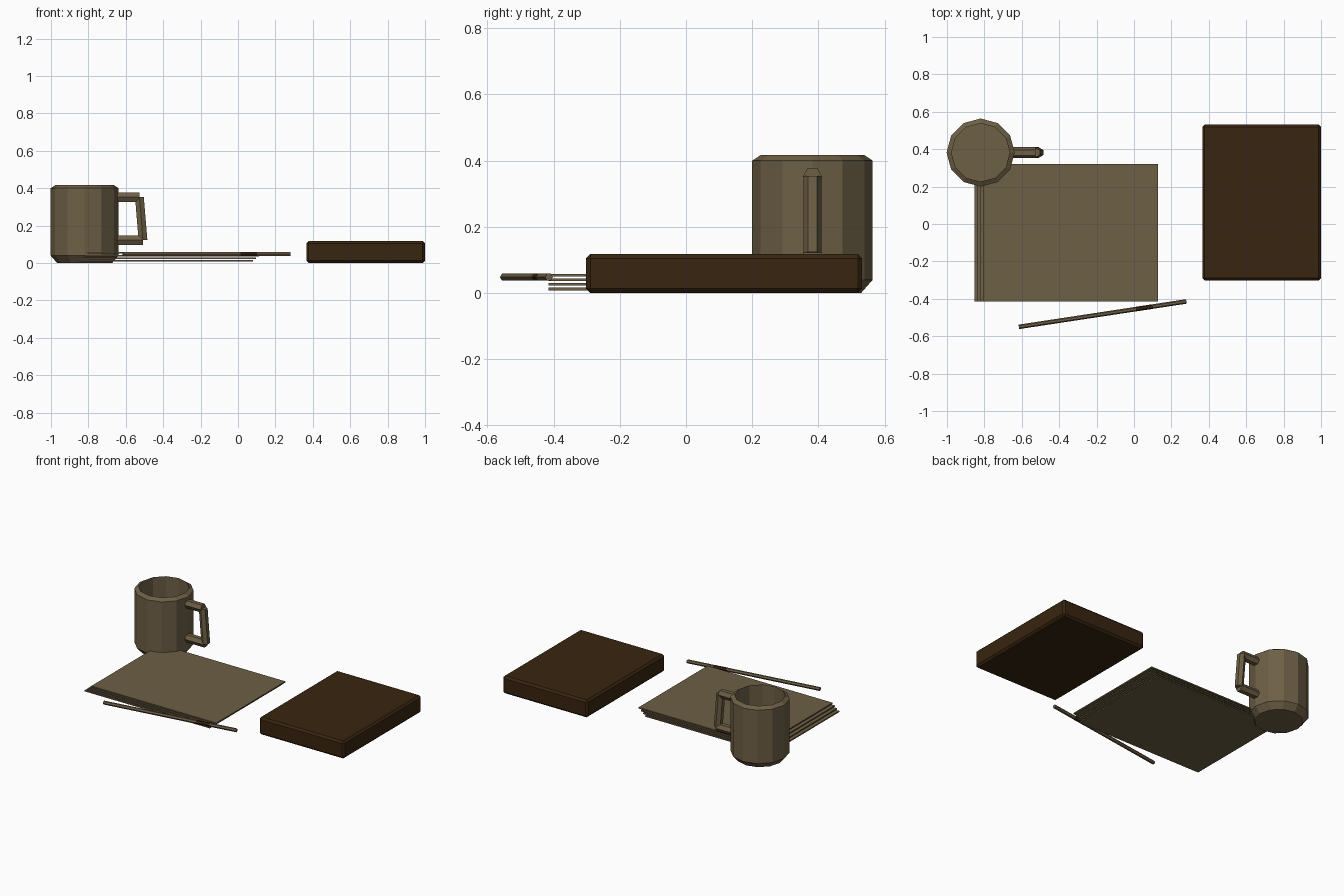
import bpy, bmesh, math
from mathutils import Vector

if "Cube" in bpy.data.objects:
    bpy.data.objects.remove(bpy.data.objects["Cube"])


def material(name, rgb):
    m = bpy.data.materials.new(name)
    m.diffuse_color = (*rgb, 1)
    m.use_nodes = True
    m.node_tree.nodes["Principled BSDF"].inputs["Base Color"].default_value = m.diffuse_color
    return m


BEIGE = material("dull beige", (0.155, 0.115, 0.060))
BROWN = material("dark brown", (0.040, 0.018, 0.005))


def finish(name, bm, mat):
    bmesh.ops.recalc_face_normals(bm, faces=bm.faces)
    me = bpy.data.meshes.new(name)
    bm.to_mesh(me)
    bm.free()
    me.materials.append(mat)
    ob = bpy.data.objects.new(name, me)
    bpy.context.collection.objects.link(ob)
    return ob


def box(name, lo, hi, mat, bevel=0):
    bm = bmesh.new()
    bmesh.ops.create_cube(bm, size=1)
    for v in bm.verts:
        v.co = [(a + b) / 2 + c * (b - a) for a, b, c in zip(lo, hi, v.co)]
    if bevel:
        bmesh.ops.bevel(bm, geom=bm.edges[:], offset=bevel, segments=1,
                        affect='EDGES')
    return finish(name, bm, mat)


def rod(name, start, end, radius, mat, sides=6):
    """Low-poly cylinder between two points, flat side up."""
    a, b = Vector(start), Vector(end)
    d = (b - a).normalized()
    u = Vector((-d.y, d.x, 0)) if abs(d.z) < 0.7 else Vector((0, 1, 0))
    u.normalize()
    w = d.cross(u)
    bm = bmesh.new()
    rings = []
    for p in (a, b):
        rings.append([bm.verts.new(p + radius * (u * math.cos(t) + w * math.sin(t)))
                      for t in (i * math.tau / sides for i in range(sides))])
    for i in range(sides):
        j = (i + 1) % sides
        bm.faces.new((rings[0][i], rings[0][j], rings[1][j], rings[1][i]))
    bm.faces.new(rings[0])
    bm.faces.new(rings[1])
    return finish(name, bm, mat)


# Mug body: twelve-sided lathe with bevelled foot, bevelled rim and hollow
MX, MY, SIDES = -0.82, 0.382, 12
profile = [(0.147, 0.0), (0.182, 0.04), (0.182, 0.40), (0.156, 0.417), (0.156, 0.064)]
bm = bmesh.new()
rings = [[bm.verts.new((MX + r * math.cos(i * math.tau / SIDES),
                        MY + r * math.sin(i * math.tau / SIDES), z))
          for i in range(SIDES)] for r, z in profile]
for lower, upper in zip(rings, rings[1:]):
    for i in range(SIDES):
        j = (i + 1) % SIDES
        bm.faces.new((lower[i], lower[j], upper[j], upper[i]))
bm.faces.new(rings[0])
bm.faces.new(rings[-1])
finish("mug_body", bm, BEIGE)

# Mug handle: two arms and a slightly tilted grip
top, bottom = (-0.527, MY, 0.352), (-0.508, MY, 0.122)
rod("mug_handle_upper_arm", (-0.66, MY, 0.352), top, 0.029, BEIGE)
rod("mug_handle_lower_arm", (-0.66, MY, 0.122), bottom, 0.029, BEIGE)
rod("mug_handle_grip", bottom, top, 0.027, BEIGE)

# Stack of paper sheets, each shifted a little to the right
for i in range(4):
    x, z = -0.853 + 0.0165 * i, 0.008 + 0.014 * i
    box(f"paper_sheet_{i + 1}", (x, -0.415, z), (x + 0.933, 0.32, z + 0.008), BEIGE)

# Pencil with a thin dark band
p0, p1 = Vector((-0.616, -0.550, 0.048)), Vector((0.28, -0.414, 0.048))
rod("pencil", p0, p1, 0.012, BEIGE)
rod("pencil_band", p0.lerp(p1, 0.70), p0.lerp(p1, 0.80), 0.0124, BROWN)

# Closed book
box("book", (0.365, -0.302, 0.0), (1.0, 0.532, 0.118), BROWN, 0.013)
